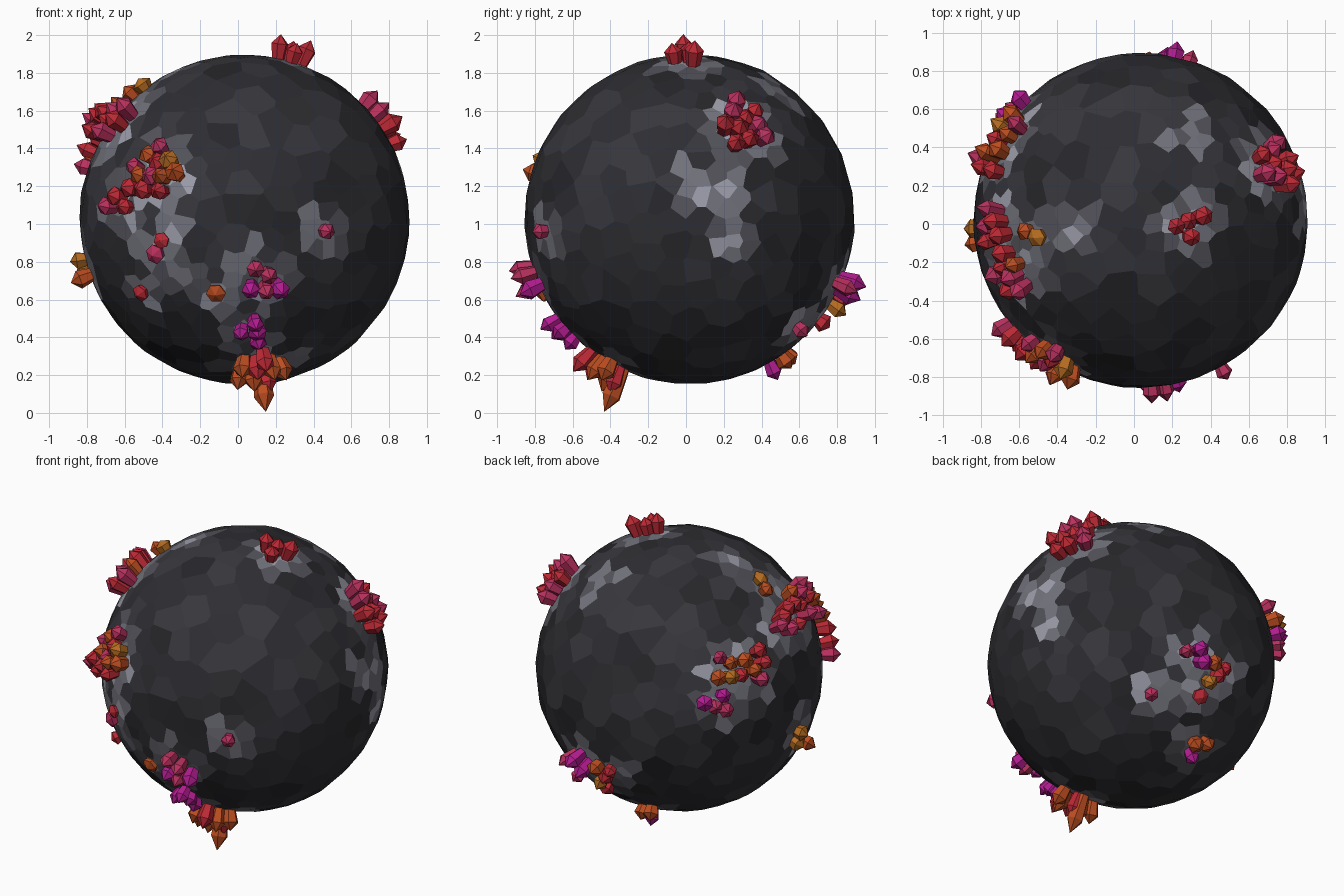
import bpy, bmesh, random
from math import sin, cos, pi, sqrt, radians, atan2
from mathutils import Vector

if "Cube" in bpy.data.objects:
    bpy.data.objects.remove(bpy.data.objects["Cube"])

random.seed(4)
CENTRE = Vector((0.035, 0.018, 1.025))
R = 0.872
GOLDEN = pi * (3 - sqrt(5))


def material(name, rgb):
    m = bpy.data.materials.new(name)
    m.diffuse_color = (*rgb, 1)
    m.use_nodes = True
    m.node_tree.nodes["Principled BSDF"].inputs["Base Color"].default_value = m.diffuse_color
    return m


# Directions the clusters are placed from: azimuth from the front, elevation
VIEWS = {"front": (0, 0), "right": (90, 0), "top": (0, 90),
         "back_left": (217, 25), "back_right": (144, -27)}


def locate(view, u, v):
    """Unit direction of the surface spot seen at (u, v) from the ball centre in a view."""
    az, el = map(radians, VIEWS[view])
    right = Vector((cos(az), sin(az), 0))
    toward = Vector((sin(az) * cos(el), -cos(az) * cos(el), sin(el)))
    up = toward.cross(right)
    return (right * u + up * v + toward * sqrt(max(0, 1 - u * u - v * v))).normalized()


# Crystal clusters: name, view, u, v, count, tip radius, colour keys
CLUSTERS = [
    ("top", "top", 0.29, -0.03, 4, 1.0, "r"),
    ("right", "right", 0.32, 0.55, 10, 1.0, "rrppr"),
    ("front_left", "front", -0.54, 0.28, 12, 0.99, "prooorbpr"),
    ("front_left_low", "front", -0.75, 0.10, 3, 0.97, "rp"),
    ("front_pair", "front", -0.53, -0.17, 2, 0.94, "pr"),
    ("front_low_left", "front", -0.62, -0.44, 1, 0.92, "r"),
    ("front_low", "front", -0.17, -0.44, 1, 0.92, "o"),
    ("front_right", "front", 0.48, -0.07, 1, 0.95, "p"),
    ("front_magenta", "front", 0.11, -0.37, 5, 1.01, "ppmmp"),
    ("lower_magenta", "front", 0.04, -0.67, 4, 0.97, "m"),
    ("bottom", "front", 0.08, -0.86, 8, 1.01, "rooor"),
    ("bottom_long", "front", 0.10, -0.91, 1, 1.12, "o"),
    ("left_low", "back_left", 0.80, -0.50, 3, 0.97, "bo"),
    ("back_left_upper", "back_left", 0.47, 0.01, 5, 1.0, "oropr"),
    ("back_left", "back_left", 0.29, -0.03, 5, 1.0, "boorp"),
    ("back_left_low", "back_left", 0.21, -0.23, 4, 0.97, "pmm"),
    ("left_back", "top", -0.83, -0.03, 5, 1.02, "rprpr"),
    ("left_front", "top", -0.75, -0.31, 7, 1.01, "prrop"),
    ("left_top", "top", -0.63, -0.10, 2, 0.95, "bo"),
    ("back_magenta", "back_right", 0.36, 0.05, 3, 1.03, "mpm"),
    ("back_orange", "back_right", 0.51, -0.07, 4, 0.97, "rob"),
    ("back_red", "back_right", 0.42, -0.24, 1, 0.94, "r"),
    ("back_pink", "back_right", 0.08, -0.24, 1, 0.95, "p"),
    ("back_bottom", "back_right", 0.41, -0.58, 3, 0.96, "om"),
]

KEYS = "mrobp"
COLOURS = [material("magenta", (0.45, 0.012, 0.28)), material("red", (0.5, 0.022, 0.035)),
           material("orange", (0.5, 0.075, 0.015)), material("amber", (0.47, 0.15, 0.015)),
           material("pink", (0.48, 0.03, 0.11))]


def add_crystal(bm, base, tip, width, mat):
    """Hexagonal crystal, flaring from the base and closing to a point."""
    axis = tip - base
    side = axis.orthogonal().normalized()
    other = axis.normalized().cross(side)
    spin = random.uniform(0, pi)
    rings = []
    for t, w in ((0, 0.62), (0.68, 1.0)):
        rings.append([bm.verts.new(base + axis * t + (side * cos(spin + k * pi / 3)
                      + other * sin(spin + k * pi / 3)) * width * w) for k in range(6)])
    point = bm.verts.new(tip)
    faces = [bm.faces.new(rings[0][::-1])]
    for k in range(6):
        n = (k + 1) % 6
        faces.append(bm.faces.new((rings[0][k], rings[0][n], rings[1][n], rings[1][k])))
        faces.append(bm.faces.new((rings[1][k], rings[1][n], point)))
    for f in faces:
        f.material_index = mat


def finish(bm, name, mats):
    me = bpy.data.meshes.new(name)
    bm.to_mesh(me)
    bm.free()
    for m in mats:
        me.materials.append(m)
    ob = bpy.data.objects.new(name, me)
    ob.location = CENTRE
    bpy.context.collection.objects.link(ob)


# Crystal clusters: tips spread in a sunflower pattern, feet drawn slightly together
hot = []
for name, view, u, v, count, radius, keys in CLUSTERS:
    bm = bmesh.new()
    mid = locate(view, u, v)
    side = mid.orthogonal().normalized()
    other = mid.cross(side)
    turn = random.uniform(0, 2 * pi)
    for i in range(count):
        spread = 0.054 * sqrt(i + 0.5) if count > 1 else 0
        a = turn + i * GOLDEN
        aim = (mid + (side * cos(a) + other * sin(a)) * spread).normalized()
        foot = aim.lerp(mid, 0.15).normalized()
        reach = radius + (random.uniform(-0.025, 0.02) if count > 1 else 0)
        hot.append(foot)
        add_crystal(bm, foot * (R - 0.03), aim * reach, random.uniform(0.044, 0.054),
                    KEYS.index(keys[i % len(keys)]))
    finish(bm, "crystals_" + name, COLOURS)

# Bare pale patches
for view, u, v in (("right", 0, 0.18), ("right", 0.22, 0.18), ("right", 0.27, -0.13),
                   ("top", 0.3, 0.54), ("top", -0.4, -0.08), ("front", -0.38, -0.34)):
    hot.append(locate(view, u, v))

# Cell centres: closely packed around the crystals, sparse elsewhere
COUNT = 8000
cand = []
for i in range(COUNT):
    z = 1 - 2 * (i + 0.5) / COUNT
    s = sqrt(1 - z * z)
    cand.append(Vector((cos(i * GOLDEN) * s, sin(i * GOLDEN) * s, z)))
random.shuffle(cand)
cells = []
for p in hot + cand:
    near = sqrt(min((p - h).length_squared for h in hot))
    gap = min(0.145, 0.062 + 0.27 * max(0, near - 0.06)) * random.uniform(0.95, 1.15)
    if all((p - c[0]).length_squared > gap * gap for c in cells):
        cells.append((p, near))

# Rock ball: each cell is a flat polygon tangent to the sphere
TONES = [material("rock_%d" % i, (g, g, g * 1.2)) for i, g in enumerate(
    (0.02, 0.027, 0.038, 0.085, 0.17, 0.34))]
hull = bmesh.new()
source = [hull.verts.new(p) for p, near in cells]
bmesh.ops.convex_hull(hull, input=source)
ball = bmesh.new()
corner = {}
for f in hull.faces:
    f.normal_update()
    d = f.normal.dot(f.verts[0].co)
    corner[f] = ball.verts.new(f.normal / d * (R - 0.003))
for v, (p, near) in zip(source, cells):
    side = p.orthogonal().normalized()
    other = p.cross(side)
    ring = sorted(v.link_faces, key=lambda f: atan2(corner[f].co.dot(other), corner[f].co.dot(side)))
    if len(ring) < 3:
        continue
    face = ball.faces.new([corner[f] for f in ring])
    if near < 0.09:
        face.material_index = random.choice((3, 4, 4, 5))
    elif near < 0.16:
        face.material_index = random.choice((2, 3, 3, 4))
    else:
        face.material_index = random.choice((0, 1, 1, 1, 2, 2))
hull.free()
finish(ball, "rock_ball", TONES)
